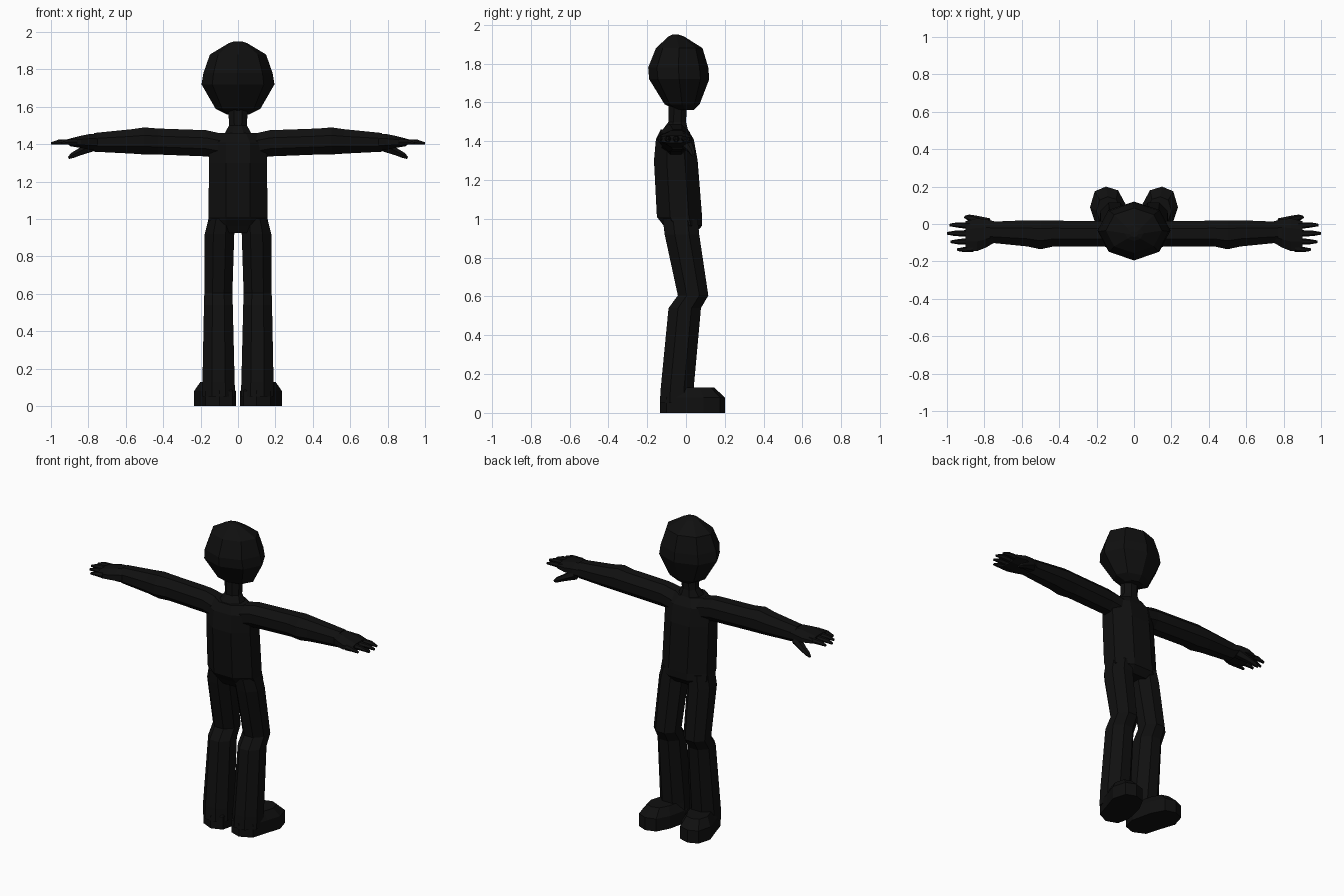
import bpy, bmesh, math
from mathutils import Vector

if "Cube" in bpy.data.objects:
    bpy.data.objects.remove(bpy.data.objects["Cube"], do_unlink=True)

black = bpy.data.materials.new("matte black")
black.use_nodes = True
black.diffuse_color = (0.005, 0.005, 0.005, 1)
black.node_tree.nodes["Principled BSDF"].inputs["Base Color"].default_value = black.diffuse_color


def skin(name, loops, mirror=False):
    """Bridge equal-length loops of points into a capped shell."""
    bm = bmesh.new()
    rows = [[bm.verts.new(p) for p in loop] for loop in loops]
    n = len(rows[0])
    for low, high in zip(rows, rows[1:]):
        for i in range(n):
            j = (i + 1) % n
            bm.faces.new((low[i], low[j], high[j], high[i]))
    bm.faces.new(rows[0])
    bm.faces.new(rows[-1])
    bmesh.ops.recalc_face_normals(bm, faces=bm.faces)
    mesh = bpy.data.meshes.new(name)
    bm.to_mesh(mesh)
    bm.free()
    mesh.materials.append(black)
    obj = bpy.data.objects.new(name, mesh)
    bpy.context.collection.objects.link(obj)
    if mirror:
        obj.modifiers.new("mirror", "MIRROR")
    return obj


def loft(name, axis, rings, sides=8, flat=True, mirror=False):
    """Rings are (position, min_a, max_a, min_b, max_b) along the x or z axis."""
    turn = 0.5 if flat else 0
    grow = 1 / math.cos(math.pi / sides) if flat else 1
    loops = []
    for pos, a0, a1, b0, b1 in rings:
        loop = []
        for i in range(sides):
            ang = 2 * math.pi * (i + turn) / sides
            a = (a0 + a1) / 2 + grow * (a1 - a0) / 2 * math.cos(ang)
            b = (b0 + b1) / 2 + grow * (b1 - b0) / 2 * math.sin(ang)
            loop.append((pos, a, b) if axis == "x" else (a, b, pos))
        loops.append(loop)
    return skin(name, loops, mirror)


def finger(name, points, radii):
    """Tapered six-sided tube through the given points."""
    path = [Vector(p) for p in points]
    aim = (path[-1] - path[0]).normalized()
    side = aim.cross(Vector((0, 0, 1))).normalized()
    up = side.cross(aim)
    turns = [i * math.pi / 3 for i in range(6)]
    loops = [[p + r * (math.cos(t) * side + math.sin(t) * up) for t in turns]
             for p, r in zip(path, radii)]
    return skin(name, loops, True)


# Head, neck and body
loft("head", "z", [
    (1.56, -0.06, 0.06, -0.05, 0.04),
    (1.59, -0.12, 0.12, -0.11, 0.07),
    (1.72, -0.195, 0.195, -0.19, 0.12),
    (1.78, -0.185, 0.185, -0.195, 0.115),
    (1.88, -0.15, 0.15, -0.155, 0.085),
    (1.94, -0.05, 0.05, -0.09, -0.01),
    (1.95, -0.02, 0.02, -0.07, -0.04)], flat=False)
loft("neck", "z", [
    (1.42, -0.09, 0.09, -0.13, 0.02),
    (1.46, -0.07, 0.07, -0.12, 0.01),
    (1.50, -0.048, 0.048, -0.09, 0.0),
    (1.60, -0.052, 0.052, -0.09, 0.005)])
loft("torso", "z", [
    (0.925, -0.11, 0.11, -0.09, 0.05),
    (0.965, -0.162, 0.162, -0.115, 0.083),
    (1.01, -0.158, 0.158, -0.15, 0.083),
    (1.30, -0.155, 0.155, -0.165, 0.06),
    (1.41, -0.155, 0.155, -0.155, 0.04),
    (1.46, -0.10, 0.10, -0.13, 0.01)])

# Arms
loft("arm", "x", [
    (0.08, -0.13, 0.02, 1.32, 1.455),
    (0.17, -0.12, 0.015, 1.335, 1.475),
    (0.43, -0.12, 0.018, 1.345, 1.484),
    (0.50, -0.135, 0.02, 1.345, 1.49),
    (0.57, -0.12, 0.02, 1.35, 1.48),
    (0.77, -0.10, 0.012, 1.36, 1.46)], mirror=True)
loft("hand", "x", [
    (0.73, -0.09, 0.01, 1.365, 1.455),
    (0.79, -0.125, 0.025, 1.37, 1.455),
    (0.84, -0.145, 0.03, 1.38, 1.445),
    (0.90, -0.14, 0.015, 1.39, 1.43)], mirror=True)

# Fingers and thumb
for label, y, tip in (("index", -0.005, 0.985), ("middle", -0.05, 1.0),
                      ("ring", -0.095, 0.98), ("little", -0.137, 0.945)):
    base = y * 0.9 - 0.006
    finger(label + "_finger",
           [(0.86, base, 1.412), (tip - 0.04, y, 1.412), (tip, y, 1.404)],
           [0.02, 0.014, 0.007])
finger("thumb", [(0.78, 0.0, 1.39), (0.85, 0.026, 1.357), (0.885, 0.035, 1.34), (0.905, 0.038, 1.327)],
       [0.032, 0.02, 0.016, 0.007])

# Legs, bent at the knee
loft("leg", "z", [
    (0.05, 0.015, 0.19, -0.135, 0.04),
    (0.13, 0.018, 0.19, -0.13, 0.04),
    (0.54, 0.028, 0.182, -0.09, 0.077),
    (0.605, 0.03, 0.18, -0.042, 0.115),
    (0.92, 0.02, 0.178, -0.11, 0.068),
    (1.0, 0.02, 0.158, -0.12, 0.06)], mirror=True)

# Feet, toes turned outward
outline = [(0.03, -0.11), (0.10, -0.135), (0.175, -0.1), (0.205, 0.0), (0.235, 0.09),
           (0.21, 0.175), (0.15, 0.2), (0.085, 0.18), (0.042, 0.1), (0.012, -0.03)]
levels = ((0, 1), (0.08, 1), (0.13, 0.7))
skin("foot", [[(0.12 + (x - 0.12) * s, 0.02 + (y - 0.02) * s, z) for x, y in outline]
              for z, s in levels], True)
